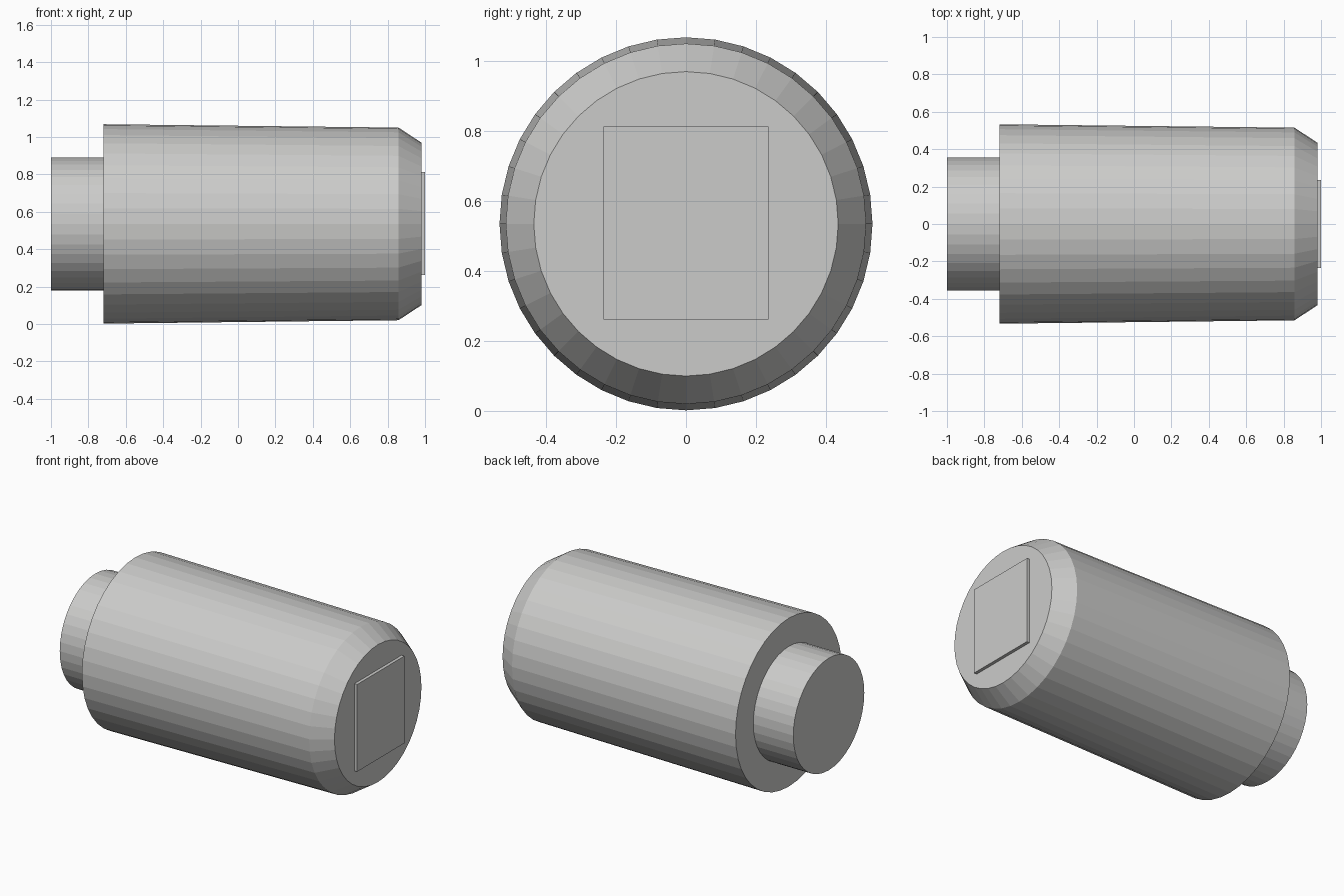
import bpy
import bmesh
from math import cos, sin, tau

cube = bpy.data.objects.get("Cube")
if cube:
    bpy.data.objects.remove(cube, do_unlink=True)

SIDES = 40
AXIS_Z = 0.535

grey = bpy.data.materials.new("light_grey")
grey.use_nodes = True
colour = (0.6, 0.6, 0.59, 1)
grey.diffuse_color = colour
grey.node_tree.nodes["Principled BSDF"].inputs["Base Color"].default_value = colour


def finish(name, bm):
    """Turn a bmesh into a flat-shaded grey object."""
    bmesh.ops.recalc_face_normals(bm, faces=bm.faces)
    mesh = bpy.data.meshes.new(name)
    bm.to_mesh(mesh)
    bm.free()
    mesh.materials.append(grey)
    obj = bpy.data.objects.new(name, mesh)
    bpy.context.collection.objects.link(obj)
    return obj


def turned(name, profile):
    """Closed solid turned about the x axis from (x, radius) pairs."""
    bm = bmesh.new()
    rings = []
    for x, r in profile:
        rings.append([bm.verts.new((x, r * cos(tau * i / SIDES),
                                    AXIS_Z + r * sin(tau * i / SIDES)))
                      for i in range(SIDES)])
    for a, b in zip(rings, rings[1:]):
        for i in range(SIDES):
            j = (i + 1) % SIDES
            bm.faces.new((a[i], a[j], b[j], b[i]))
    bm.faces.new(rings[0])
    bm.faces.new(rings[-1])
    return finish(name, bm)


# Tapered main body with a chamfered end
turned("body", [(-0.72, 0.533), (0.858, 0.515), (0.98, 0.435)])

# Narrow neck
turned("neck", [(-1.0, 0.355), (-0.72, 0.355)])

# Raised rectangular plate on the chamfered end
bm = bmesh.new()
bmesh.ops.create_cube(bm, size=1)
bmesh.ops.scale(bm, vec=(0.03, 0.472, 0.552), verts=bm.verts)
bmesh.ops.translate(bm, vec=(0.985, 0, AXIS_Z + 0.002), verts=bm.verts)
finish("end_plate", bm)
